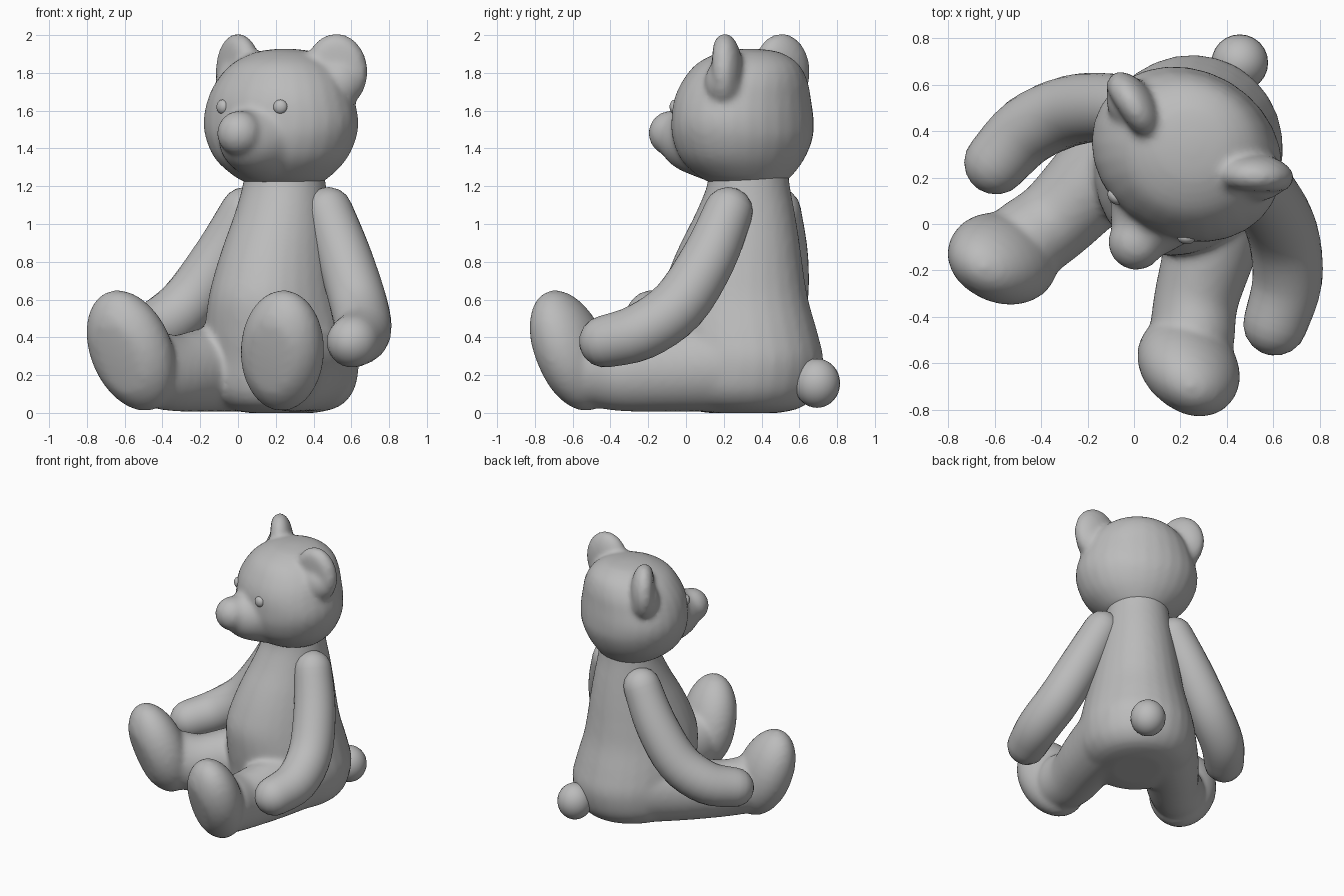
import bpy, bmesh, math
from mathutils import Vector, Matrix

if "Cube" in bpy.data.objects:
    bpy.data.objects.remove(bpy.data.objects["Cube"])

SEG = 28
CENTRE = (0.245, 0.33, 0.0)      # the seated bear is turned 30 degrees about z
TURN = math.radians(-30)

fur = bpy.data.materials.new("grey_fur")
fur.diffuse_color = (0.5, 0.5, 0.5, 1)
fur.use_nodes = True
fur.node_tree.nodes["Principled BSDF"].inputs["Base Color"].default_value = fur.diffuse_color


def spline(points, steps=4):
    """Catmull-Rom curve through tuples of any length."""
    out = []
    last = len(points) - 1
    for i in range(last):
        p0, p1 = points[max(i - 1, 0)], points[i]
        p2, p3 = points[i + 1], points[min(i + 2, last)]
        for k in range(steps):
            t = k / steps
            out.append(tuple(
                0.5 * (2 * b + (c - a) * t + (2 * a - 5 * b + 4 * c - d) * t * t
                       + (3 * b - a - 3 * c + d) * t ** 3)
                for a, b, c, d in zip(p0, p1, p2, p3)))
    return out + [points[-1]]


def skin(bm, rings):
    """Bridge a list of coordinate rings and close both ends."""
    loops = [[bm.verts.new(p) for p in ring] for ring in rings]
    for a, b in zip(loops, loops[1:]):
        for i in range(SEG):
            j = (i + 1) % SEG
            bm.faces.new((a[i], a[j], b[j], b[i]))
    bm.faces.new(loops[0][::-1])
    bm.faces.new(loops[-1])


def stack(bm, profile):
    """Elliptical slices: (z, y centre, half width, half depth)."""
    rings = []
    for z, y, a, b in spline(profile):
        rings.append([(a * math.cos(2 * math.pi * i / SEG),
                       y + b * math.sin(2 * math.pi * i / SEG), z)
                      for i in range(SEG)])
    skin(bm, rings)


def limb(bm, points, side=1, squash=1.0):
    """Round-ended tube along (x, y, z, radius) points; squash narrows it sideways."""
    path = [(Vector((side * x, y, z)), r) for x, y, z, r in spline(points)]
    n = len(path) - 1
    slices = []
    for i, (p, r) in enumerate(path):
        t = (path[min(i + 1, n)][0] - path[max(i - 1, 0)][0]).normalized()
        slices.append((p, t, r))

    def cap(slice_, sign):
        p, t, r = slice_
        return [(p + t * sign * r * math.sin(math.radians(a)), t,
                 r * math.cos(math.radians(a))) for a in (20, 40, 60, 76, 86)]

    slices = cap(slices[0], -1)[::-1] + slices + cap(slices[-1], 1)
    rings = []
    for p, t, r in slices:
        u = t.cross(Vector((1, 0, 0))).normalized()
        v = t.cross(u) * squash
        rings.append([p + r * (u * math.cos(2 * math.pi * i / SEG)
                               + v * math.sin(2 * math.pi * i / SEG))
                      for i in range(SEG)])
    skin(bm, rings)


def ball(bm, centre, radii, tilt=0, yaw=0, roll=0, flat_front=1.0):
    """Ellipsoid, optionally flattened beyond flat_front on its -y side."""
    verts = bmesh.ops.create_uvsphere(bm, u_segments=24, v_segments=16, radius=1)["verts"]
    for v in verts:
        if v.co.y < -flat_front:
            v.co.y = -flat_front + 0.3 * (v.co.y + flat_front)
    m = (Matrix.Translation(centre) @ Matrix.Rotation(math.radians(yaw), 4, 'Z')
         @ Matrix.Rotation(math.radians(roll), 4, 'Y')
         @ Matrix.Rotation(math.radians(tilt), 4, 'X') @ Matrix.Diagonal((*radii, 1)))
    bmesh.ops.transform(bm, matrix=m, verts=verts)


def finish(bm, name, blend=0):
    """Make the object; blend > 0 fuses its overlapping volumes."""
    bmesh.ops.recalc_face_normals(bm, faces=bm.faces)
    for f in bm.faces:
        f.smooth = True
    mesh = bpy.data.meshes.new(name)
    bm.to_mesh(mesh)
    bm.free()
    mesh.materials.append(fur)
    ob = bpy.data.objects.new(name, mesh)
    ob.location = CENTRE
    ob.rotation_euler.z = TURN
    bpy.context.collection.objects.link(ob)
    if blend:
        rem = ob.modifiers.new("fuse", 'REMESH')
        rem.mode = 'VOXEL'
        rem.voxel_size = 0.018
        rem.use_smooth_shade = True
        smo = ob.modifiers.new("soften", 'SMOOTH')
        smo.factor = 0.5
        smo.iterations = blend
    return ob


# torso, legs and feet, fused into one soft shape
bm = bmesh.new()
stack(bm, [(0.00, -0.03, 0.17, 0.19), (0.02, -0.04, 0.27, 0.30),
           (0.06, -0.04, 0.34, 0.365), (0.14, -0.035, 0.39, 0.41),
           (0.28, -0.03, 0.405, 0.43), (0.42, -0.055, 0.385, 0.425),
           (0.60, -0.085, 0.345, 0.405), (0.75, -0.075, 0.315, 0.37),
           (0.90, -0.05, 0.283, 0.325), (1.05, -0.02, 0.25, 0.27),
           (1.20, 0.0, 0.222, 0.22), (1.30, 0.0, 0.21, 0.21)])
for side in (-1, 1):
    limb(bm, [(0.19, -0.03, 0.255, 0.25), (0.28, -0.30, 0.23, 0.225),
              (0.345, -0.55, 0.21, 0.203), (0.41, -0.70, 0.235, 0.205)], side, 0.9)
    ball(bm, (side * 0.462, -0.82, 0.33), (0.232, 0.18, 0.337),
         tilt=18, yaw=5 * side, roll=14 * side, flat_front=0.8)
finish(bm, "body_and_legs", blend=10)

# head with muzzle and ears
bm = bmesh.new()
stack(bm, [(1.21, 0.0, 0.18, 0.18), (1.25, -0.02, 0.255, 0.24),
           (1.34, -0.035, 0.355, 0.315), (1.45, -0.035, 0.41, 0.357),
           (1.55, -0.035, 0.425, 0.36), (1.66, -0.035, 0.40, 0.35),
           (1.76, -0.02, 0.355, 0.322), (1.85, -0.005, 0.275, 0.265),
           (1.91, 0.01, 0.16, 0.155), (1.928, 0.01, 0.03, 0.03)])
limb(bm, [(0, -0.14, 1.48, 0.28), (0, -0.27, 1.465, 0.235),
          (0, -0.38, 1.46, 0.18), (0, -0.47, 1.48, 0.122)])
for side in (-1, 1):
    ball(bm, (side * 0.30, 0.03, 1.806), (0.168, 0.095, 0.203),
         yaw=27 * side, flat_front=0.6)
    ball(bm, (side * 0.305, 0.03, 1.745), (0.14, 0.105, 0.13), yaw=27 * side)
finish(bm, "head", blend=7)

# arms reaching forward
for side, label in ((-1, "right"), (1, "left")):
    bm = bmesh.new()
    limb(bm, [(0.255, 0.025, 1.065, 0.13), (0.382, -0.022, 0.82, 0.145),
              (0.527, -0.123, 0.57, 0.152), (0.644, -0.286, 0.43, 0.15),
              (0.693, -0.475, 0.378, 0.138)], side)
    finish(bm, label + "_arm")

# eyes
for side, label in ((-1, "right"), (1, "left")):
    bm = bmesh.new()
    ball(bm, (side * 0.177, -0.348, 1.62), (0.038, 0.027, 0.038), yaw=22 * side)
    finish(bm, label + "_eye")

# tail
bm = bmesh.new()
ball(bm, (0, 0.42, 0.157), (0.122, 0.122, 0.13))
finish(bm, "tail")
